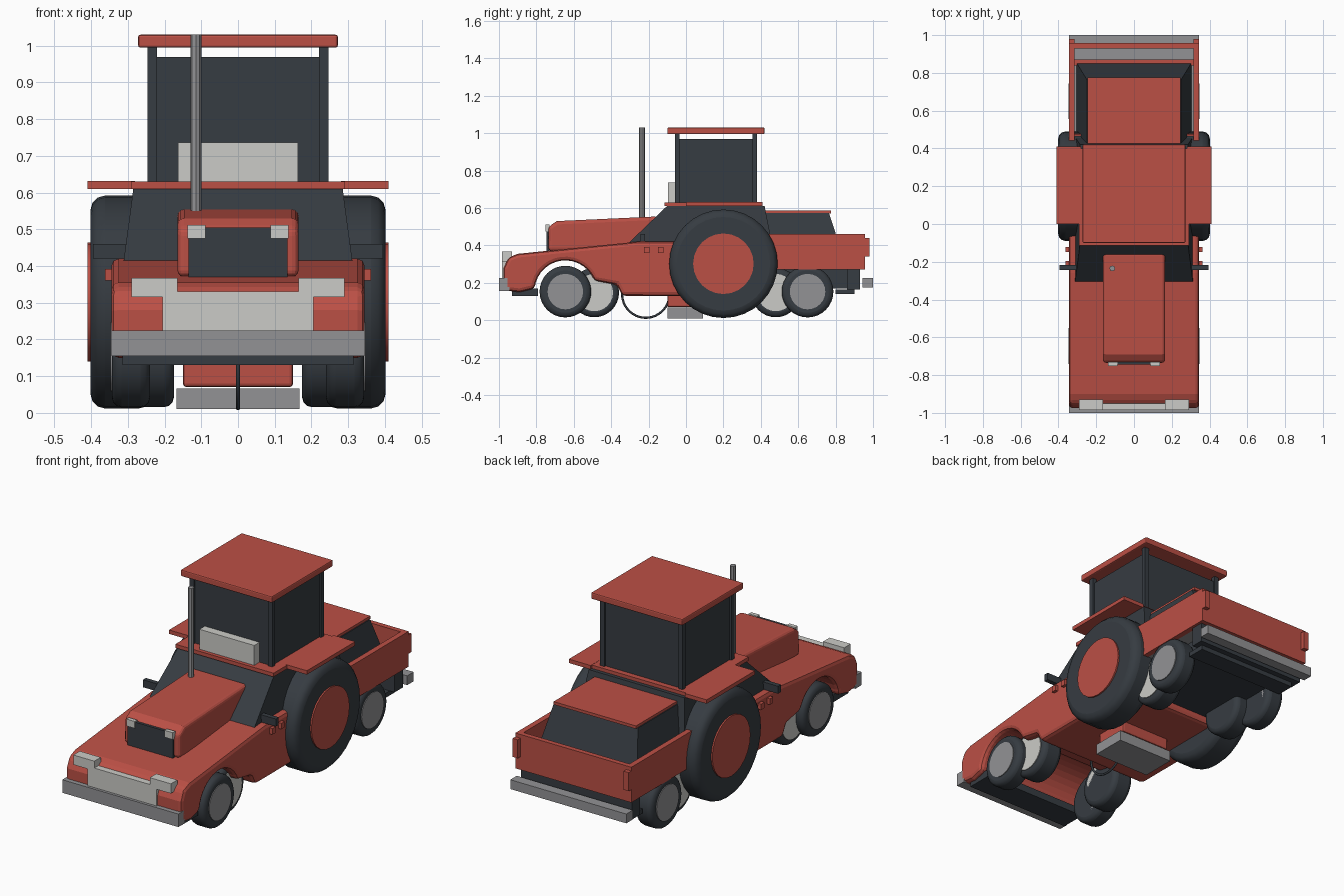
import bpy
import bmesh
from math import sin, cos, pi, radians

cube = bpy.data.objects.get("Cube")
if cube:
    bpy.data.objects.remove(cube, do_unlink=True)


def material(name, rgb):
    m = bpy.data.materials.new(name)
    m.use_nodes = True
    m.diffuse_color = (*rgb, 1)
    m.node_tree.nodes["Principled BSDF"].inputs["Base Color"].default_value = (*rgb, 1)
    return m


RED = material("red paint", (0.50, 0.08, 0.06))
DARK = material("dark rubber and glass", (0.037, 0.045, 0.054))
GREY = material("grey metal", (0.29, 0.29, 0.30))
WHITE = material("pale trim", (0.60, 0.60, 0.57))


def finish(name, bm, mat, bevel=0, segments=2):
    bmesh.ops.recalc_face_normals(bm, faces=bm.faces)
    me = bpy.data.meshes.new(name)
    bm.to_mesh(me)
    bm.free()
    me.materials.append(mat)
    ob = bpy.data.objects.new(name, me)
    bpy.context.collection.objects.link(ob)
    if bevel:
        b = ob.modifiers.new("bevel", "BEVEL")
        b.width, b.segments = bevel, segments
        b.limit_method, b.angle_limit = "ANGLE", radians(35)
    return ob


def taper(name, mat, bottom, top, bevel=0, segments=2):
    """Block between two level rectangles, each (x0, x1, y0, y1, z)."""
    bm = bmesh.new()
    bmesh.ops.create_cube(bm, size=2)
    for v in bm.verts:
        r = top if v.co.z > 0 else bottom
        v.co = (r[1] if v.co.x > 0 else r[0], r[3] if v.co.y > 0 else r[2], r[4])
    return finish(name, bm, mat, bevel, segments)


def box(name, mat, x, y, z, bevel=0):
    return taper(name, mat, (*x, *y, z[0]), (*x, *y, z[1]), bevel)


def pair(name, mat, x, y, z, bevel=0):
    """Box mirrored to both sides."""
    box("left_" + name, mat, x, y, z, bevel)
    box("right_" + name, mat, (-x[1], -x[0]), y, z, bevel)


def extrude(name, mat, outline, half_width, bevel=0, segments=2):
    """Side outline of (y, z) points pushed across the width."""
    bm = bmesh.new()
    face = bm.faces.new([bm.verts.new((-half_width, y, z)) for y, z in outline])
    out = bmesh.ops.extrude_face_region(bm, geom=[face])["geom"]
    for v in out:
        if isinstance(v, bmesh.types.BMVert):
            v.co.x = half_width
    return finish(name, bm, mat, bevel, segments)


def rod(name, mat, centre, radius, length, axis, sides, bevel=0):
    bpy.ops.mesh.primitive_cylinder_add(
        vertices=sides, radius=radius, depth=length, location=centre,
        rotation=(0, pi / 2, 0) if axis == "x" else (0, 0, 0))
    ob = bpy.context.object
    ob.name = name
    ob.data.materials.append(mat)
    bpy.ops.object.shade_smooth_by_angle(angle=radians(30))
    if bevel:
        b = ob.modifiers.new("bevel", "BEVEL")
        b.width, b.segments = bevel, 3
        b.limit_method, b.angle_limit = "ANGLE", radians(60)
    return ob


def wheels(name, x0, x1, y, z, radius, hub_radius, hub_mat, bevel, hub_out):
    for side, s in (("left", 1), ("right", -1)):
        rod(f"{side}_{name}_tyre", DARK, (s * (x0 + x1) / 2, y, z), radius, x1 - x0, "x", 32, bevel)
        rod(f"{side}_{name}_hub", hub_mat, (s * (x0 + x1 + hub_out) / 2, y, z),
            hub_radius, x1 - x0 + hub_out, "x", 24)


# Lower body with open front wheel arches
arch = [(-0.645 - 0.165 * cos(a), 0.155 + 0.165 * sin(a))
        for a in [radians(5 + 155 * i / 14) for i in range(15)]]
outline = [(-0.89, 0.15)] + arch + [
    (-0.37, 0.19), (-0.34, 0.13), (0.34, 0.13), (0.34, 0.27), (0.48, 0.27),
    (0.48, 0.42), (-0.26, 0.42), (-0.90, 0.355), (-0.95, 0.335), (-0.975, 0.28), (-0.975, 0.16)]
extrude("lower_body", RED, outline, 0.345, 0.02)

# Open rear bed
pair("bed_wall", RED, (0.315, 0.345), (0.44, 0.955), (0.27, 0.46))
box("tailgate", RED, (-0.345, 0.345), (0.93, 0.957), (0.27, 0.46))
box("bed_floor", GREY, (-0.32, 0.32), (0.46, 0.935), (0.272, 0.295))
box("bed_front_sill", RED, (-0.315, 0.315), (0.84, 0.87), (0.29, 0.31))
pair("tail_light", RED, (0.315, 0.345), (0.95, 0.98), (0.34, 0.44))

# Chassis
box("front_chassis", DARK, (-0.315, 0.315), (-0.93, -0.79), (0.13, 0.17))
box("rear_chassis", DARK, (-0.24, 0.24), (0.34, 0.87), (0.17, 0.275))
box("rear_valance", DARK, (-0.33, 0.33), (0.86, 0.93), (0.165, 0.275))
box("rear_underplate", DARK, (-0.3, 0.3), (0.80, 0.90), (0.14, 0.165))

# Bumpers, front plate and headlights
box("front_bumper", GREY, (-0.345, 0.345), (-1.0, -0.945), (0.155, 0.225))
box("rear_bumper", GREY, (-0.345, 0.345), (0.945, 1.0), (0.175, 0.225))
box("front_plate", WHITE, (-0.205, 0.205), (-0.985, -0.95), (0.225, 0.33))
pair("headlight", WHITE, (0.165, 0.29), (-0.985, -0.93), (0.315, 0.367))

# Door handles and mirrors
for i, y in enumerate((-0.21, -0.135)):
    pair(f"handle_{i + 1}", RED, (0.34, 0.362), (y - 0.014, y + 0.014), (0.36, 0.392))
pair("mirror", DARK, (0.29, 0.395), (-0.243, -0.218), (0.42, 0.46))

# Lower glasshouse and its roof
taper("front_glasshouse", DARK, (-0.312, 0.312, -0.31, 0.46, 0.41), (-0.285, 0.285, -0.10, 0.42, 0.612))
taper("rear_glasshouse", DARK, (-0.305, 0.305, 0.25, 0.855, 0.295), (-0.25, 0.25, 0.25, 0.765, 0.572))
box("lower_roof", RED, (-0.245, 0.245), (0.25, 0.775), (0.57, 0.586))

# Engine hood with grille and lamps
extrude("engine_hood", RED, [(-0.735, 0.37), (-0.735, 0.50), (-0.69, 0.53), (-0.15, 0.555),
                             (-0.15, 0.39), (-0.40, 0.37)], 0.165, 0.018, 3)
box("grille", DARK, (-0.135, 0.135), (-0.745, -0.73), (0.37, 0.505))
pair("grille_lamp", WHITE, (0.088, 0.138), (-0.752, -0.73), (0.475, 0.512))
rod("exhaust", GREY, (-0.115, -0.235, 0.765), 0.015, 0.53, "z", 8)

# Cab platform and mudguard wings
box("platform", RED, (-0.292, 0.292), (-0.115, 0.40), (0.61, 0.63))
pair("wing", RED, (0.28, 0.41), (0.0, 0.41), (0.61, 0.631))

# Upper cab
box("cab_glass", DARK, (-0.235, 0.235), (-0.05, 0.37), (0.625, 0.97))
for part, y in (("front_post", -0.06), ("rear_post", 0.355)):
    pair(part, DARK, (0.22, 0.246), (y, y + 0.025), (0.625, 1.0))
box("cab_roof", RED, (-0.272, 0.272), (-0.10, 0.42), (0.995, 1.03), 0.006)
box("cab_front_panel", WHITE, (-0.163, 0.163), (-0.095, -0.045), (0.63, 0.737))

# Belly parts and ring
box("belly_block", RED, (-0.15, 0.15), (-0.10, 0.09), (0.07, 0.14), 0.01)
box("belly_weight", GREY, (-0.167, 0.167), (-0.10, 0.09), (0.01, 0.067))
bpy.ops.mesh.primitive_torus_add(location=(0, -0.215, 0.14), rotation=(0, pi / 2, 0),
                                 major_radius=0.127, minor_radius=0.006,
                                 major_segments=32, minor_segments=8)
ring = bpy.context.object
ring.name = "belly_ring"
ring.data.materials.append(DARK)
bpy.ops.object.shade_smooth_by_angle(angle=radians(50))

# Wheels
wheels("large", 0.23, 0.402, 0.20, 0.302, 0.29, 0.162, RED, 0.04, 0.008)
for end, y_outer, y_inner in (("front", -0.645, -0.49), ("rear", 0.65, 0.48)):
    wheels(f"{end}_outer", 0.24, 0.343, y_outer, 0.153, 0.138, 0.095, GREY, 0.025, 0.004)
    wheels(f"{end}_inner", 0.175, 0.295, y_inner, 0.148, 0.132, 0.10, WHITE, 0.025, 0.004)
